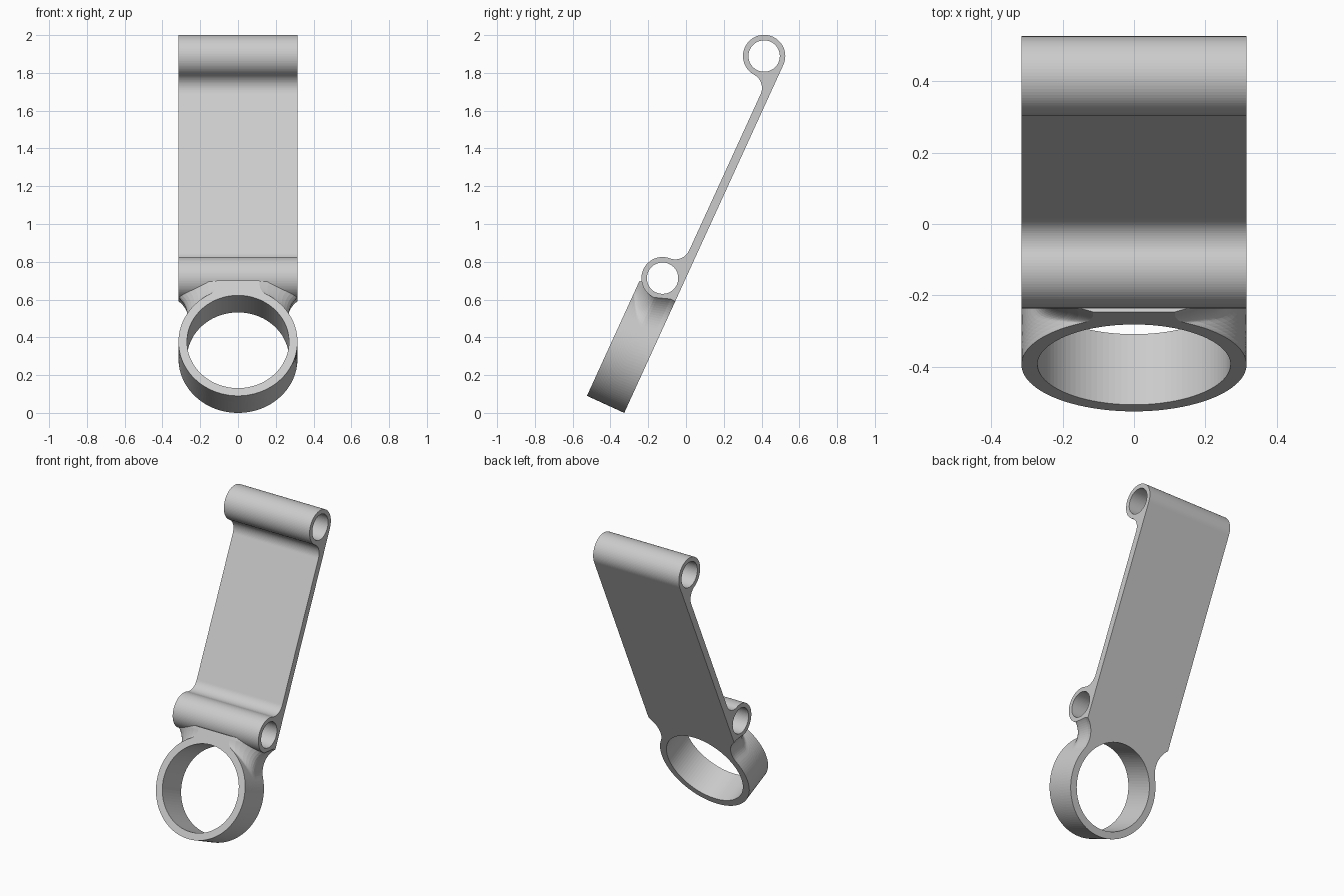
import bpy, bmesh
from math import sin, cos, pi, sqrt, atan2, acos, radians
from mathutils import Matrix, Vector

cube = bpy.data.objects.get("Cube")
if cube:
    bpy.data.objects.remove(cube, do_unlink=True)

# Local frame: x across, y along the plate, z out from its flat back
TILT = radians(24.57)
FRAME = Matrix.Translation((0, -0.327, 0)) @ Matrix.Rotation(pi / 2 - TILT, 4, 'X')
HALF = 0.315                      # half width, also outer radius of the ring
RING_IN, RING_DEPTH = 0.27, 0.217
BOSS, BORE = 0.112, 0.083         # pivot tube radii
LOW, HIGH = 0.733, 2.026          # pivot positions along the plate
THICK, FILLET = 0.045, 0.08

grey = bpy.data.materials.new("light grey")
grey.use_nodes = True
colour = (0.6, 0.6, 0.6, 1)
grey.diffuse_color = colour
grey.node_tree.nodes["Principled BSDF"].inputs["Base Color"].default_value = colour


def solid(name, walls, normal):
    """Closed solid: each wall is a stack of matching loops; caps join the walls."""
    bm = bmesh.new()
    first, last = [], []
    for layers in walls:
        rings = [[bm.verts.new(p) for p in layer] for layer in layers]
        n = len(rings[0])
        for a, b in zip(rings, rings[1:]):
            for i in range(n):
                j = (i + 1) % n
                bm.faces.new((a[i], a[j], b[j], b[i]))
        for rim, ring in ((first, rings[0]), (last, rings[-1])):
            rim += [bm.edges.get((ring[i - 1], ring[i])) for i in range(n)]
    for rim in (first, last):
        bmesh.ops.triangle_fill(bm, use_beauty=True, edges=rim, normal=normal)
    bmesh.ops.recalc_face_normals(bm, faces=bm.faces[:])
    bm.transform(FRAME)
    mesh = bpy.data.meshes.new(name)
    bm.to_mesh(mesh)
    bm.free()
    mesh.materials.append(grey)
    ob = bpy.data.objects.new(name, mesh)
    bpy.context.collection.objects.link(ob)
    return ob


def arc(cx, cy, r, a0, a1, steps):
    return [(cx + r * cos(a0 + (a1 - a0) * i / steps),
             cy + r * sin(a0 + (a1 - a0) * i / steps)) for i in range(steps + 1)]


def across(points):
    return [[(x, y, z) for y, z in points] for x in (-HALF, HALF)]


# Plate with both pivot tubes, drawn as one side profile with two bores
reach = sqrt((BOSS + FILLET) ** 2 - (THICK + FILLET - BOSS) ** 2)
lean = atan2(THICK + FILLET - BOSS, reach)
fz = THICK + FILLET
profile = [(0.66, 0)]
profile += arc(LOW, BOSS, BOSS, pi, lean, 40)
profile += arc(LOW + reach, fz, FILLET, pi + lean, 1.5 * pi, 16)[1:]
profile += arc(HIGH - reach, fz, FILLET, 1.5 * pi, 2 * pi - lean, 16)
profile += arc(HIGH, BOSS, BOSS, pi - lean, -pi / 2, 56)[1:]
bores = [across(arc(y, BOSS, BORE, 0, 2 * pi, 64)[:-1]) for y in (LOW, HIGH)]
arm = solid("link_arm", [across(profile)] + bores, (1, 0, 0))


# Ring whose outline flares into the lower pivot tube
def ring_layer(z):
    t = max(0, (z - 0.1) / (RING_DEPTH - 0.1))
    f = 0.15 - 0.09 * t
    cx = HALF - 0.2 * t * t
    if z < BOSS:
        edge = 0.66 - 0.039 * z / BOSS
    else:
        edge = LOW - sqrt(BOSS ** 2 - (z - BOSS) ** 2)
    edge = min(edge, 0.65)
    corner = Vector((cx, edge - HALF))
    d, r = corner.length, HALF + f
    ang = atan2(corner.y, corner.x) - acos((r * r + d * d - f * f) / (2 * r * d))
    c = Vector((cos(ang), sin(ang))) * r
    end = atan2(corner.y - c.y, corner.x - c.x) % (2 * pi)
    side = arc(c.x, c.y + HALF, f, ang + pi, end, 14)
    side.append((cx, edge + 0.02))
    loop = side + [(-x, y) for x, y in reversed(side)]
    loop += arc(0, HALF, HALF, pi - ang, 2 * pi + ang, 72)[1:-1]
    return [(x, y, z) for x, y in loop]


outline = [ring_layer(RING_DEPTH * i / 16) for i in range(17)]
hole = [[(x, y, z) for x, y in arc(0, HALF, RING_IN, 0, 2 * pi, 96)[:-1]]
        for z in (0, RING_DEPTH)]
ring = solid("clamp_ring", [outline, hole], (0, 0, 1))

# Smooth curved walls, crisp rims
for ob in bpy.context.view_layer.objects:
    ob.select_set(ob in (arm, ring))
bpy.context.view_layer.objects.active = arm
bpy.ops.object.shade_smooth_by_angle(angle=radians(35))
